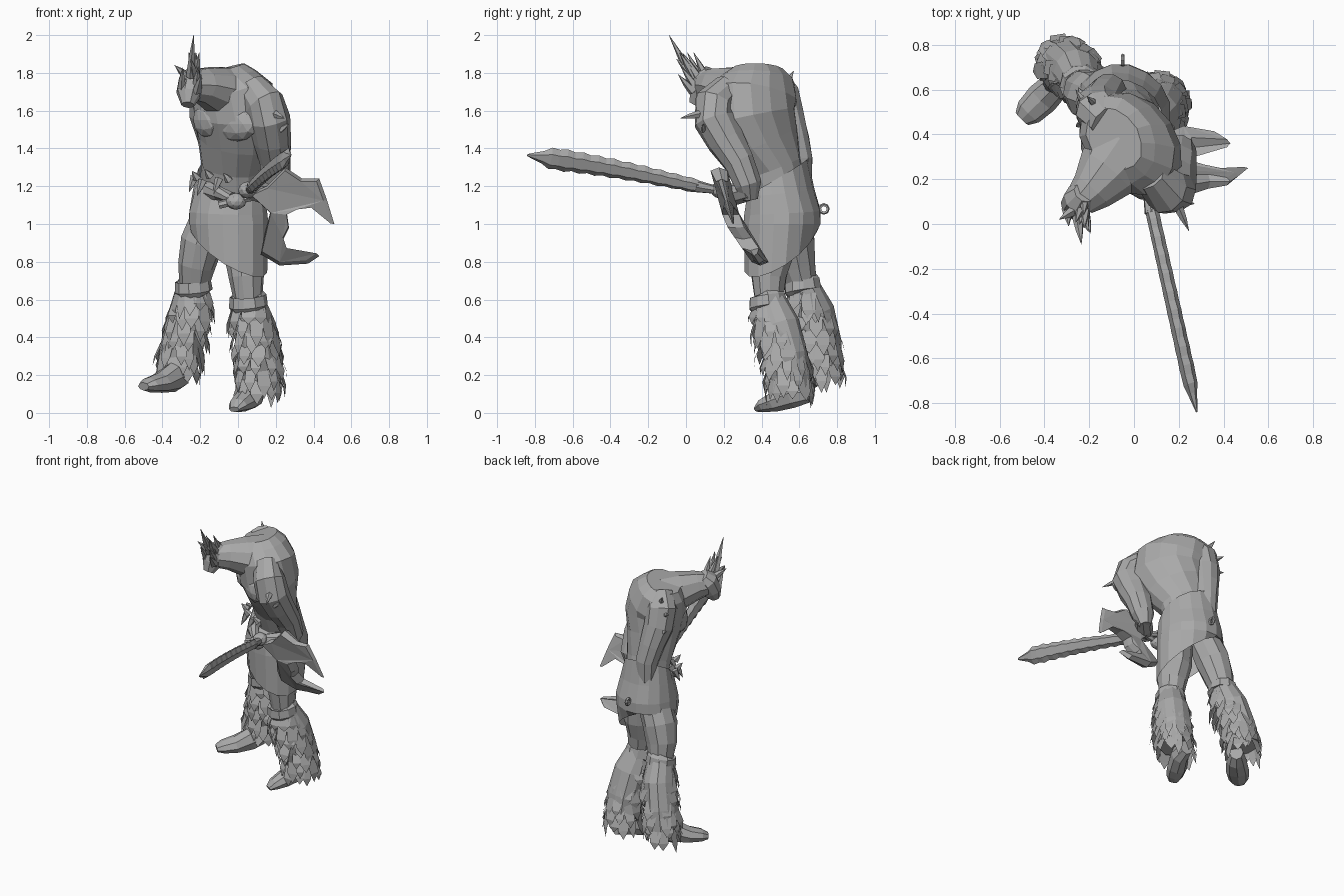
import bpy, bmesh, math, random
from mathutils import Vector as V

random.seed(4)
if "Cube" in bpy.data.objects:
    bpy.data.objects.remove(bpy.data.objects["Cube"])

stone = bpy.data.materials.new("stone_grey")
stone.use_nodes = True
stone.diffuse_color = (0.4, 0.4, 0.4, 1)
stone.node_tree.nodes["Principled BSDF"].inputs["Base Color"].default_value = (0.4, 0.4, 0.4, 1)


def finish(name, bm, solid=True):
    if solid:
        bmesh.ops.recalc_face_normals(bm, faces=bm.faces)
    mesh = bpy.data.meshes.new(name)
    bm.to_mesh(mesh)
    bm.free()
    mesh.materials.append(stone)
    obj = bpy.data.objects.new(name, mesh)
    bpy.context.collection.objects.link(obj)
    return obj


def add_loft(bm, stations, sides=10, wide=None, jitter=0.0):
    """Elliptical rings (x, y, z, a, b, turn) joined along a path, capped at both ends."""
    pts = [V(s[:3]) for s in stations]
    rings = []
    for i, s in enumerate(stations):
        t = (pts[min(i + 1, len(pts) - 1)] - pts[max(i - 1, 0)]).normalized()
        a = s[3]
        b = s[4] if len(s) > 4 else a
        turn = math.radians(s[5] if len(s) > 5 else -33)
        w = V(wide) if wide else V((math.cos(turn), math.sin(turn), 0))
        u = (w - t * w.dot(t)).normalized()
        v = t.cross(u)
        ring = []
        for k in range(sides):
            ang = math.tau * k / sides
            r = 1 + random.uniform(-jitter, jitter)
            ring.append(bm.verts.new(pts[i] + (u * a * math.cos(ang) + v * b * math.sin(ang)) * r))
        rings.append(ring)
    for lo, hi in zip(rings, rings[1:]):
        for k in range(sides):
            n = (k + 1) % sides
            bm.faces.new((lo[k], lo[n], hi[n], hi[k]))
    bm.faces.new(rings[0])
    bm.faces.new(rings[-1])
    return rings


def loft(name, stations, **kw):
    bm = bmesh.new()
    add_loft(bm, stations, **kw)
    return finish(name, bm)


def spikes(name, pairs, radius=0.02):
    bm = bmesh.new()
    for base, tip in pairs:
        mid = V(base).lerp(V(tip), 0.5)
        add_loft(bm, [(*base, radius), (*mid, radius * 0.65), (*tip, 0.001)], sides=5)
    return finish(name, bm)


def blob(name, loc, size, turn=0):
    bm = bmesh.new()
    bmesh.ops.create_icosphere(bm, subdivisions=2, radius=1)
    obj = finish(name, bm)
    obj.location, obj.scale = loc, size
    obj.rotation_euler.z = math.radians(turn)
    return obj


# Body, hunched and twisted, with the right shoulder carried higher
bm = bmesh.new()
rings = add_loft(bm, [(-.04, .52, 1.15, .17, .13, -33), (-.035, .47, 1.30, .165, .14, -35),
                      (-.02, .41, 1.44, .215, .165, -42), (-.01, .36, 1.57, .255, .20, -46),
                      (-.03, .36, 1.68, .255, .195, -48), (-.07, .375, 1.77, .215, .165, -48),
                      (-.09, .38, 1.815, .16, .115, -48)], sides=14, jitter=.035)
for ring in rings[-2:]:
    for v in ring:
        v.co.z -= .22 * ((v.co.x + .08) * .72 - (v.co.y - .38) * .7)
bmesh.ops.triangulate(bm, faces=[f for f in bm.faces if len(f.verts) > 4])
finish("torso", bm)
blob("left_chest", (-.01, .2, 1.53), (.14, .06, .095), -38)
blob("right_chest", (-.16, .31, 1.55), (.11, .06, .095), -55)
loft("neck", [(-.04, .33, 1.69, .18, .15, -46), (-.12, .23, 1.715, .14, .125, -46),
              (-.19, .15, 1.735, .1, .095, -46), (-.24, .10, 1.735, .075, .08, -46)], jitter=.04)

# Head with muzzle, ears and swept crest
loft("head", [(-.22, .14, 1.80, .05, .05), (-.24, .11, 1.76, .075, .075),
              (-.26, .08, 1.69, .065, .065), (-.265, .05, 1.63, .035, .035)], sides=9, jitter=.06)
crest = [((-.25, .03, 1.78), (-.235, -.09, 2.0)), ((-.27, .06, 1.78), (-.335, .02, 1.84))]
for i in range(12):
    f = i / 11
    base = (-.30 + .09 * random.random(), .03 + .09 * f, 1.70 + .10 * random.random())
    tip = (base[0] + random.uniform(-.03, .03), base[1] - .08, base[2] + random.uniform(.08, .17))
    crest.append((base, tip))
spikes("head_crest", crest, .026)

# Arms, hands and shoulder spikes
loft("left_upper_arm", [(.07, .22, 1.72, .08), (.14, .15, 1.64, .105), (.165, .15, 1.55, .11),
                        (.18, .21, 1.44, .1), (.195, .28, 1.33, .085), (.2, .33, 1.21, .075),
                        (.19, .34, 1.13, .04)], jitter=.05)
loft("left_forearm", [(.21, .34, 1.18, .055), (.14, .27, 1.16, .058), (.06, .2, 1.17, .038)], sides=8)
loft("right_upper_arm", [(-.11, .45, 1.77, .085), (-.155, .5, 1.69, .105), (-.155, .53, 1.58, .1),
                         (-.13, .57, 1.45, .085), (-.11, .6, 1.34, .075), (-.11, .6, 1.22, .07),
                         (-.1, .58, 1.15, .035)], jitter=.05)
loft("right_forearm", [(-.11, .59, 1.2, .055), (-.16, .46, 1.18, .055), (-.1, .31, 1.16, .038),
                       (-.03, .25, 1.14, .03)], sides=8)
blob("left_hand", (.05, .18, 1.18), (.05, .05, .045))
blob("right_hand", (-.01, .23, 1.12), (.055, .045, .045))
spikes("shoulder_spikes", [((.2, .07, 1.58), (.245, -.03, 1.56)), ((.22, .1, 1.5), (.27, .09, 1.53)),
                           ((-.17, .53, 1.74), (-.21, .57, 1.81)), ((-.22, .54, 1.68), (-.26, .6, 1.7)),
                           ((-.22, .56, 1.58), (-.25, .61, 1.57))], .022)

# Wrapped skirt with a slanting waist and hem, hollow below
bm = bmesh.new()
rings = add_loft(bm, [(-.04, .49, 1.25, .18, .145), (-.045, .5, 1.17, .2, .17),
                      (-.05, .51, 1.06, .215, .2), (-.05, .51, .97, .22, .2),
                      (-.05, .5, .85, .215, .185)], sides=16, jitter=.015)
for v in rings[0]:
    v.co.z += (v.co.y - .48) * .45
for v in rings[-1]:
    v.co.z = .70 + .5 * (v.co.y - .34) + .5 * (.13 - v.co.x)
for v in rings[-2]:
    v.co.z = max(v.co.z, 1.0)
bmesh.ops.delete(bm, geom=[f for f in bm.faces if len(f.verts) == 16], context='FACES_ONLY')
finish("skirt", bm)

# Belt charms and rear ring
charms = []
for i in range(6):
    a = math.radians(188 + 16 * i)
    base = (-.04 + .19 * math.cos(a), .48 + .18 * math.sin(a), 1.25 - .01 * (i % 3))
    charms.append((base, (base[0] - .03, base[1] - .02, base[2] - .08 + .12 * (i % 2))))
spikes("belt_charms", charms, .024)
bpy.ops.mesh.primitive_torus_add(location=(-.05, .73, 1.08), rotation=(0, math.pi / 2, 0),
                                 major_radius=.022, minor_radius=.009, major_segments=8, minor_segments=5)
bpy.context.object.name = "rear_ring"
bpy.context.object.data.materials.append(stone)


def shaggy_leg(side, path):
    """Fur core hung with rows of ragged flat tufts, under a knee band."""
    loft(side + "_fur_core", path, sides=12, jitter=.06)
    bm = bmesh.new()
    rows, count = 7, 11
    for row in range(rows):
        f = .3 + row / (rows - 1) * (len(path) - 1.45)
        i = int(f)
        s = [p + (q - p) * (f - i) for p, q in zip(path[i], path[i + 1])]
        for k in range(count):
            a = math.tau * (k + .5 * (row % 2) + random.uniform(-.25, .25)) / count
            out = V((math.cos(a), math.sin(a), 0))
            across = V((-out.y, out.x, 0)) * random.uniform(.025, .042)
            base = V(s[:3]) + out * s[3] * .94
            length = random.uniform(.08, .15)
            mid = base + out * random.uniform(.015, .035) - V((0, 0, length * .65))
            tip = mid + out * random.uniform(-.01, .015) - V((0, 0, length * .45))
            bl, br, ml, mr, end = [bm.verts.new(p) for p in (
                base - across, base + across, mid - across * .9, mid + across * .9, tip)]
            bm.faces.new((bl, br, mr, ml))
            bm.faces.new((ml, mr, end))
    finish(side + "_fur_tufts", bm, solid=False)
    x, y, z, r = path[0]
    loft(side + "_knee_band", [(x - .005, y - .01, z + .03, r - .005), (x - .003, y - .005, z + .02, r + .01),
                               (x, y, z - .035, r + .016), (x + .004, y + .005, z - .05, r)],
         sides=10, jitter=.02)


# Legs and feet
loft("left_thigh", [(.03, .48, 1.0, .1), (.035, .46, .84, .11), (.045, .44, .72, .095),
                    (.055, .44, .58, .075)], jitter=.04)
loft("right_thigh", [(-.14, .55, 1.02, .11), (-.19, .57, .9, .115), (-.22, .59, .78, .1),
                     (-.235, .62, .66, .075)], jitter=.04)
shaggy_leg("left", [(.055, .435, .6, .088), (.09, .485, .46, .115), (.11, .53, .3, .12), (.115, .56, .16, .11)])
shaggy_leg("right", [(-.235, .62, .68, .085), (-.26, .675, .54, .108), (-.3, .705, .37, .112),
                     (-.325, .725, .24, .1)])
loft("left_foot", [(-.02, .375, .018, .03, .015), (0, .41, .04, .055, .038), (.03, .47, .06, .065, .055),
                   (.08, .56, .10, .06, .075), (.1, .65, .11, .045, .055)], sides=8)
loft("right_foot", [(-.5, .47, .14, .04, .022), (-.47, .5, .148, .065, .04),
                    (-.41, .56, .16, .075, .055), (-.34, .63, .19, .065, .08),
                    (-.29, .69, .2, .045, .06)], sides=8)

# Long serrated club
steps = 22
blade = []
for i in range(steps + 1):
    f = i / steps
    height = (.038 + .03 * f) * (1 if f < .85 else max(.1, (1 - f) / .15))
    height *= .88 + .16 * (i % 2)
    blade.append((.08 + .2 * f, .06 - .9 * f, 1.2 + .165 * f + .012 * math.sin(f * math.pi), height,
                  .029 * min(1, (1 - f) * 6 + .1)))
loft("club_blade", blade, sides=6, wide=(.35, 0, 1))
loft("club_handle", [(.03, .29, 1.15, .022), (.06, .16, 1.18, .022), (.08, .05, 1.2, .034)], sides=7)

# Hooked axe, thinning to its points and bending back toward the lower hook
outline = [(.06, 1.16), (.15, 1.2), (.25, 1.3), (.34, 1.24), (.43, 1.24), (.47, 1.13), (.51, 1.0),
           (.4, 1.09), (.32, 1.08), (.26, 1.05), (.27, .98), (.24, .92), (.26, .86), (.43, .83),
           (.37, .79), (.22, .78), (.12, .84), (.14, .95), (.17, 1.06)]
bm = bmesh.new()
layers = []
for depth, shrink in ((-.045, .93), (0, 1), (.045, .93)):
    layers.append([bm.verts.new((.22 + (x - .22) * shrink,
                                 .2 + .25 * (1.2 - z) + .4 * max(0, 1 - z) + depth * min(1, (.54 - x) / .28),
                                 1.04 + (z - 1.04) * shrink)) for x, z in outline])
for lo, hi in zip(layers, layers[1:]):
    for k in range(len(outline)):
        n = (k + 1) % len(outline)
        bm.faces.new((lo[k], lo[n], hi[n], hi[k]))
caps = [bm.faces.new(layers[0]), bm.faces.new(layers[-1])]
for cap in caps:
    cap.normal_update()
bmesh.ops.triangulate(bm, faces=caps, ngon_method='EAR_CLIP')
finish("hooked_axe", bm)
loft("axe_handle", [(-.1, .24, 1.1, .022), (.02, .23, 1.13, .022), (.18, .22, 1.17, .026)], sides=7,
     wide=(0, 0, 1))
